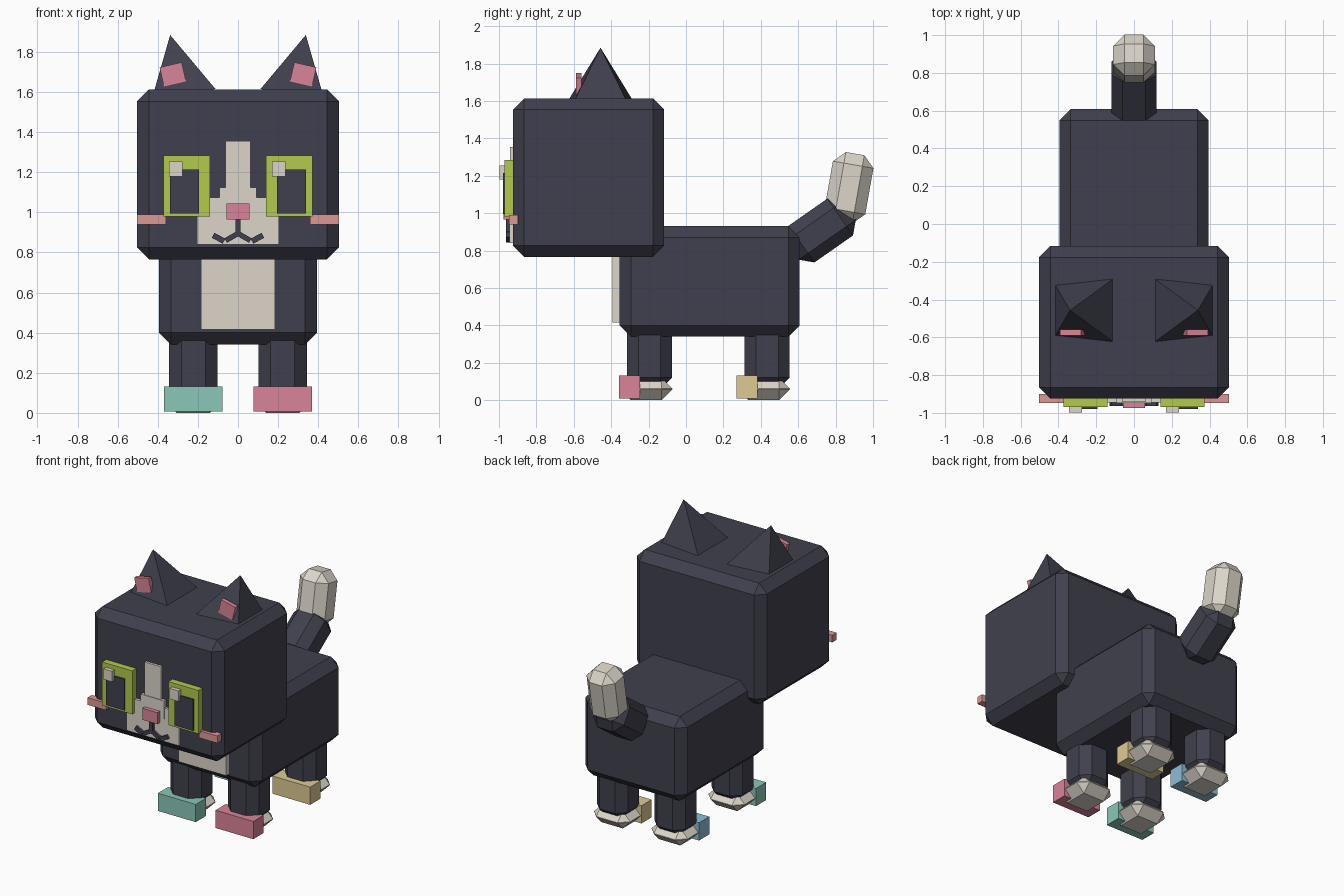
import bpy, bmesh
from math import radians
from mathutils import Matrix, Euler

if "Cube" in bpy.data.objects:
    bpy.data.objects.remove(bpy.data.objects["Cube"])


def material(name, rgb):
    m = bpy.data.materials.new(name)
    lin = [((c / 255 + 0.055) / 1.055) ** 2.4 for c in rgb]
    m.diffuse_color = (*lin, 1)
    m.use_nodes = True
    m.node_tree.nodes["Principled BSDF"].inputs["Base Color"].default_value = m.diffuse_color
    return m


FUR = material("dark fur", (64, 64, 78))
CREAM = material("cream fur", (220, 213, 202))
GREEN = material("eye green", (178, 202, 76))
PINK = material("rose pink", (217, 132, 152))
BLUSH = material("blush", (222, 152, 149))
TEAL = material("teal", (138, 199, 184))
KHAKI = material("sand yellow", (222, 202, 147))
BLUE = material("sky blue", (143, 188, 212))


def finish(name, bm, mat, loc, rot):
    mesh = bpy.data.meshes.new(name)
    bm.to_mesh(mesh)
    bm.free()
    mesh.materials.append(mat)
    ob = bpy.data.objects.new(name, mesh)
    ob.location = loc
    ob.rotation_euler = Euler([radians(a) for a in rot])
    bpy.context.collection.objects.link(ob)
    return ob


def box(name, mat, loc, size, chamfer=0, rot=(0, 0, 0)):
    bm = bmesh.new()
    bmesh.ops.create_cube(bm, size=1, matrix=Matrix.Diagonal((*size, 1)))
    if chamfer:
        bmesh.ops.bevel(bm, geom=bm.edges[:], offset=chamfer, segments=1,
                        affect='EDGES', clamp_overlap=True)
    return finish(name, bm, mat, loc, rot)


def span(name, mat, x, y, z, chamfer=0):
    """Box given by its (min, max) range on each axis."""
    loc = [(a + b) / 2 for a, b in (x, y, z)]
    size = [b - a for a, b in (x, y, z)]
    return box(name, mat, loc, size, chamfer)


# Head, body and chest patch
span("head", FUR, (-0.503, 0.503), (-0.925, -0.117), (0.766, 1.614), 0.06)
span("body", FUR, (-0.395, 0.395), (-0.355, 0.608), (0.34, 0.93), 0.06)
span("chest_patch", CREAM, (-0.184, 0.184), (-0.393, -0.34), (0.415, 0.80))

# Legs, paws and coloured boot toes
toes = {("front", -1): TEAL, ("front", 1): PINK, ("back", -1): BLUE, ("back", 1): KHAKI}
for (end, s), colour in toes.items():
    y = -0.195 if end == "front" else 0.434
    side = "left" if s < 0 else "right"
    label = f"{end}_{side}"
    box(label + "_leg", FUR, (s * 0.223, y, 0.27), (0.24, 0.24, 0.42), 0.06)
    box(label + "_paw", CREAM, (s * 0.223, y - 0.018, 0.06), (0.28, 0.28, 0.12), 0.058)
    box(label + "_boot_toe", colour, (s * 0.223, y - 0.107, 0.07), (0.293, 0.113, 0.124))

# Tail and its pale tip
box("tail_base", FUR, (0, 0.721, 0.907), (0.24, 0.372, 0.24), 0.06, (35, 0, 0))
box("tail_tip", CREAM, (0, 0.872, 1.136), (0.22, 0.22, 0.37), 0.06, (-10, 0, 0))

# White face markings: stepped blaze and muzzle
span("blaze", CREAM, (-0.063, 0.063), (-0.942, -0.92), (1.0, 1.355))
span("blaze_step", CREAM, (-0.092, 0.092), (-0.947, -0.92), (1.0, 1.125))
span("muzzle", CREAM, (-0.204, 0.204), (-0.944, -0.92), (0.84, 1.075))

# Nose and mouth
span("nose", PINK, (-0.058, 0.058), (-0.975, -0.94), (0.965, 1.045))
span("mouth_line", FUR, (-0.013, 0.013), (-0.963, -0.94), (0.885, 0.97))

for s, side in ((-1, "left"), (1, "right")):
    # Mouth curls
    box(side + "_mouth_inner", FUR, (s * 0.031, -0.952, 0.877), (0.07, 0.022, 0.026), 0, (0, s * 30, 0))
    box(side + "_mouth_outer", FUR, (s * 0.097, -0.952, 0.871), (0.062, 0.022, 0.028), 0, (0, -s * 28, 0))

    # Eyes: green frame, dark pupil, highlight on the same side of both
    box(side + "_eye", GREEN, (s * 0.256, -0.946, 1.131), (0.233, 0.048, 0.304))
    box(side + "_pupil", FUR, (s * 0.266, -0.972, 1.104), (0.144, 0.014, 0.219))
    glint_x = -0.31 if s < 0 else 0.204
    box(side + "_eye_highlight", CREAM, (glint_x, -0.982, 1.217), (0.068, 0.032, 0.074))

    # Cheeks
    box(side + "_cheek", BLUSH, (s * 0.431, -0.923, 0.965), (0.143, 0.048, 0.05))

    # Ears: four-sided pyramids tilted outwards, with a pink inner plate
    bm = bmesh.new()
    bmesh.ops.create_cone(bm, cap_ends=True, segments=4, radius1=0.233, radius2=0, depth=0.31,
                          matrix=Matrix.Rotation(radians(45), 4, 'Z'))
    bmesh.ops.remove_doubles(bm, verts=bm.verts[:], dist=0.0001)
    finish(side + "_ear", bm, FUR, (s * 0.306, -0.457, 1.733), (0, s * 12, 0))
    box(side + "_inner_ear", PINK, (s * 0.325, -0.574, 1.688), (0.113, 0.03, 0.098), 0, (0, s * 13, 0))
